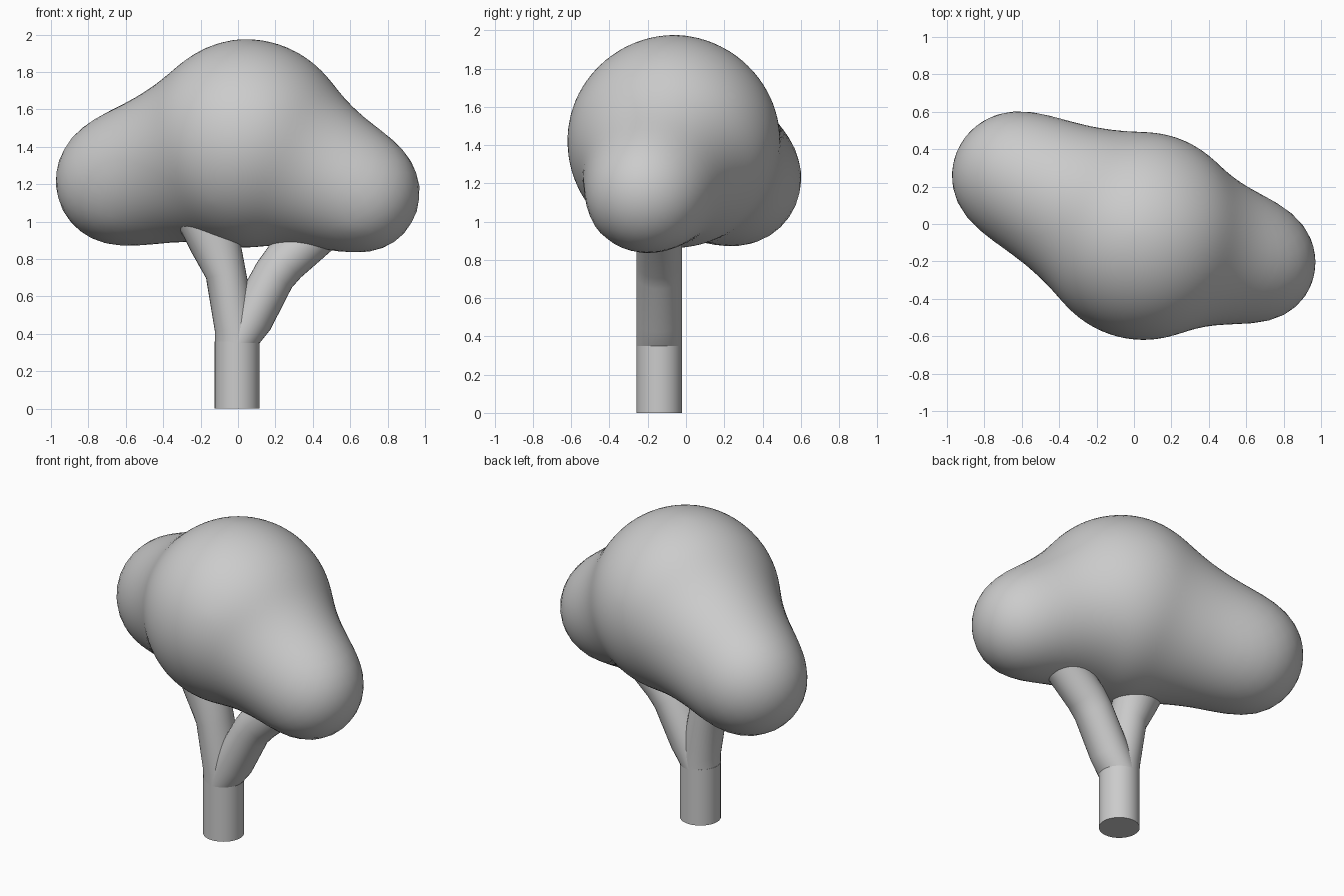
import bpy, bmesh, math
from mathutils import Vector

if "Cube" in bpy.data.objects:
    bpy.data.objects.remove(bpy.data.objects["Cube"])

TRUNK_Y = -0.14


def finish(name, bm, angle):
    mesh = bpy.data.meshes.new(name)
    bmesh.ops.recalc_face_normals(bm, faces=bm.faces)
    bm.to_mesh(mesh)
    bm.free()
    obj = bpy.data.objects.new(name, mesh)
    bpy.context.collection.objects.link(obj)
    bpy.ops.object.select_all(action='DESELECT')
    obj.select_set(True)
    bpy.context.view_layer.objects.active = obj
    bpy.ops.object.shade_smooth_by_angle(angle=math.radians(angle))
    return obj


def tube(name, sections, sides=32):
    """Loft rings given as (x, z, radius, tilt in degrees towards +x)."""
    bm = bmesh.new()
    rings = []
    for x, z, r, tilt in sections:
        t = math.radians(tilt)
        ring = []
        for i in range(sides):
            a = 2 * math.pi * i / sides
            u = r * math.cos(a)
            ring.append(bm.verts.new((x + u * math.cos(t), TRUNK_Y + 0.12 * math.sin(a),
                                      z - u * math.sin(t))))
        rings.append(ring)
    for lo, hi in zip(rings, rings[1:]):
        for i in range(sides):
            j = (i + 1) % sides
            bm.faces.new((lo[i], lo[j], hi[j], hi[i]))
    bm.faces.new(rings[0])
    bm.faces.new(rings[-1])
    return finish(name, bm, 50)


# Trunk and the two limbs of the fork
tube("trunk", [(-0.005, 0, 0.12, 0), (-0.005, 0.36, 0.12, 0)])
tube("right_branch", [(-0.005, 0.35, 0.12, 0), (0.07, 0.48, 0.118, 29),
                      (0.195, 0.715, 0.115, 36), (0.25, 0.785, 0.12, 44),
                      (0.43, 0.95, 0.125, 48)])
tube("left_branch", [(-0.005, 0.35, 0.118, 0), (-0.012, 0.42, 0.112, -3),
                     (-0.065, 0.72, 0.108, -12), (-0.12, 0.88, 0.135, -22),
                     (-0.19, 1.05, 0.15, -25)])

# Foliage: central ball swept into a back-left and a front-right lobe
CORE = (Vector((0.05, -0.065, 1.42)), 0.56)
LOBES = [(Vector((-0.63, 0.26, 1.22)), 0.372),
         (Vector((0.655, -0.20, 1.155)), 0.347)]
balls = [CORE]
for centre, radius in LOBES:
    for i in range(1, 25):
        t = i / 24
        sag = 0.035 * 4 * t * (1 - t)
        balls.append((CORE[0].lerp(centre, t), CORE[1] + (radius - CORE[1]) * t - sag))

bm = bmesh.new()
bmesh.ops.create_icosphere(bm, subdivisions=5, radius=1)
origin = Vector((0.0, -0.04, 1.33))
for v in bm.verts:
    d = v.co.normalized()
    reach = 0
    for c, r in balls:
        oc = c - origin
        along = oc.dot(d)
        disc = along * along - oc.length_squared + r * r
        if disc > 0:
            reach = max(reach, along + math.sqrt(disc))
    v.co = origin + d * reach
for _ in range(6):
    bmesh.ops.smooth_vert(bm, verts=bm.verts, factor=0.5,
                          use_axis_x=True, use_axis_y=True, use_axis_z=True)
finish("foliage", bm, 60)
